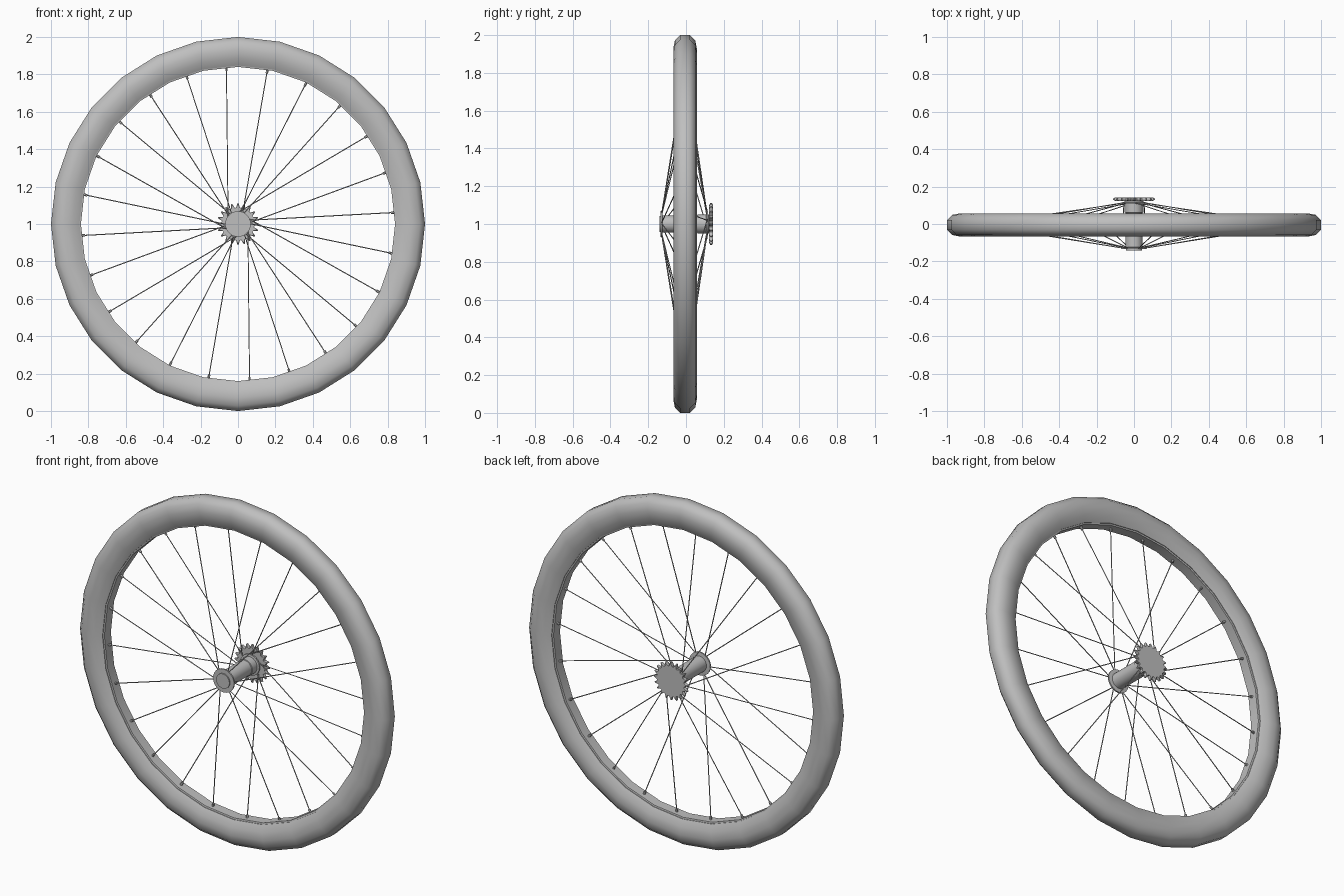
import bpy, bmesh
from math import sin, cos, pi, radians
from mathutils import Vector

cube = bpy.data.objects.get("Cube")
if cube:
    bpy.data.objects.remove(cube)

grey = bpy.data.materials.new("plain_grey")
grey.use_nodes = True
grey.diffuse_color = (0.52, 0.52, 0.52, 1)
grey.node_tree.nodes["Principled BSDF"].inputs["Base Color"].default_value = grey.diffuse_color


def finish(name, bm, angle=40):
    bmesh.ops.recalc_face_normals(bm, faces=bm.faces)
    mesh = bpy.data.meshes.new(name)
    bm.to_mesh(mesh)
    bm.free()
    obj = bpy.data.objects.new(name, mesh)
    mesh.materials.append(grey)
    bpy.context.collection.objects.link(obj)
    bpy.ops.object.select_all(action='DESELECT')
    obj.select_set(True)
    bpy.context.view_layer.objects.active = obj
    bpy.ops.object.shade_smooth_by_angle(angle=radians(angle))


def polar(r, a, y):
    """Point at radius r, clockwise angle a from the top, seen from the front."""
    return Vector((r * sin(a), y, 1 + r * cos(a)))


def skin(bm, rings):
    """Join successive rings of vertices with quads."""
    for a, b in zip(rings, rings[1:]):
        for i in range(len(a)):
            j = (i + 1) % len(a)
            bm.faces.new((a[i], a[j], b[j], b[i]))


def lathe(name, profile, sides, closed=False, angle=40):
    """Turn (radius, y) points about the axle; open profiles get end caps."""
    bm = bmesh.new()
    rings = [[bm.verts.new(polar(r, 2 * pi * i / sides, y)) for i in range(sides)]
             for r, y in profile]
    if closed:
        rings.append(rings[0])
    else:
        bm.faces.new(rings[0])
        bm.faces.new(rings[-1])
    skin(bm, rings)
    finish(name, bm, angle)


def rod(bm, start, end, radius, sides=6):
    d = end - start
    matrix = d.to_track_quat('Z', 'Y').to_matrix().to_4x4()
    matrix.translation = (start + end) / 2
    bmesh.ops.create_cone(bm, cap_ends=True, segments=sides, radius1=radius,
                          radius2=radius, depth=d.length, matrix=matrix)


# Tyre and rim
MID = -0.005
half = [(1.0, 0.026), (0.972, 0.054), (0.93, 0.062), (0.885, 0.056), (0.848, 0.036)]
tyre = [(r, MID + w) for r, w in half] + [(r, MID - w) for r, w in reversed(half)]
lathe("tyre", tyre, 28, closed=True, angle=60)
lathe("rim", [(0.855, MID - 0.034), (0.84, MID - 0.03), (0.84, MID + 0.03),
              (0.855, MID + 0.034)], 28, closed=True)

# Hub barrel with a flange at each end
lathe("hub", [(0.043, -0.141), (0.043, -0.134), (0.068, -0.134), (0.068, -0.126),
              (0.046, -0.124), (0.046, 0.06), (0.05, 0.062), (0.05, 0.106),
              (0.062, 0.108), (0.062, 0.116), (0.05, 0.118), (0.05, 0.132)], 24)

# Sprocket, with teeth thinner than the disc
TEETH = 20
bm = bmesh.new()
rings = []
for y, tip in ((0.123, 0.1), (0.129, 0.112), (0.137, 0.112), (0.143, 0.1)):
    rings.append([bm.verts.new(polar(r, 2 * pi * (i + step) / TEETH, y))
                  for i in range(TEETH)
                  for r, step in ((0.088, -0.38), (tip, -0.08), (tip, 0.08), (0.088, 0.38))])
bm.faces.new(rings[0])
bm.faces.new(rings[-1])
skin(bm, rings)
finish("sprocket", bm, 25)

# Spokes run alternately to the two flanges, each passing beside the axle
spokes, nipples = bmesh.new(), bmesh.new()
offsets = (-0.05, 0.014, -0.016, -0.014)
for i in range(24):
    a = radians(15 * i - 4.2)
    side = Vector((cos(a), 0, -sin(a)))
    y = 0.113 if i % 2 == 0 else -0.131
    inner = polar(0.045, a, y) + side * offsets[i % 4]
    outer = polar(0.845, a, MID)
    rod(spokes, inner, outer, 0.0028)
    rod(nipples, outer + (inner - outer).normalized() * 0.025, outer, 0.007)
finish("spokes", spokes)
finish("spoke_nipples", nipples)
